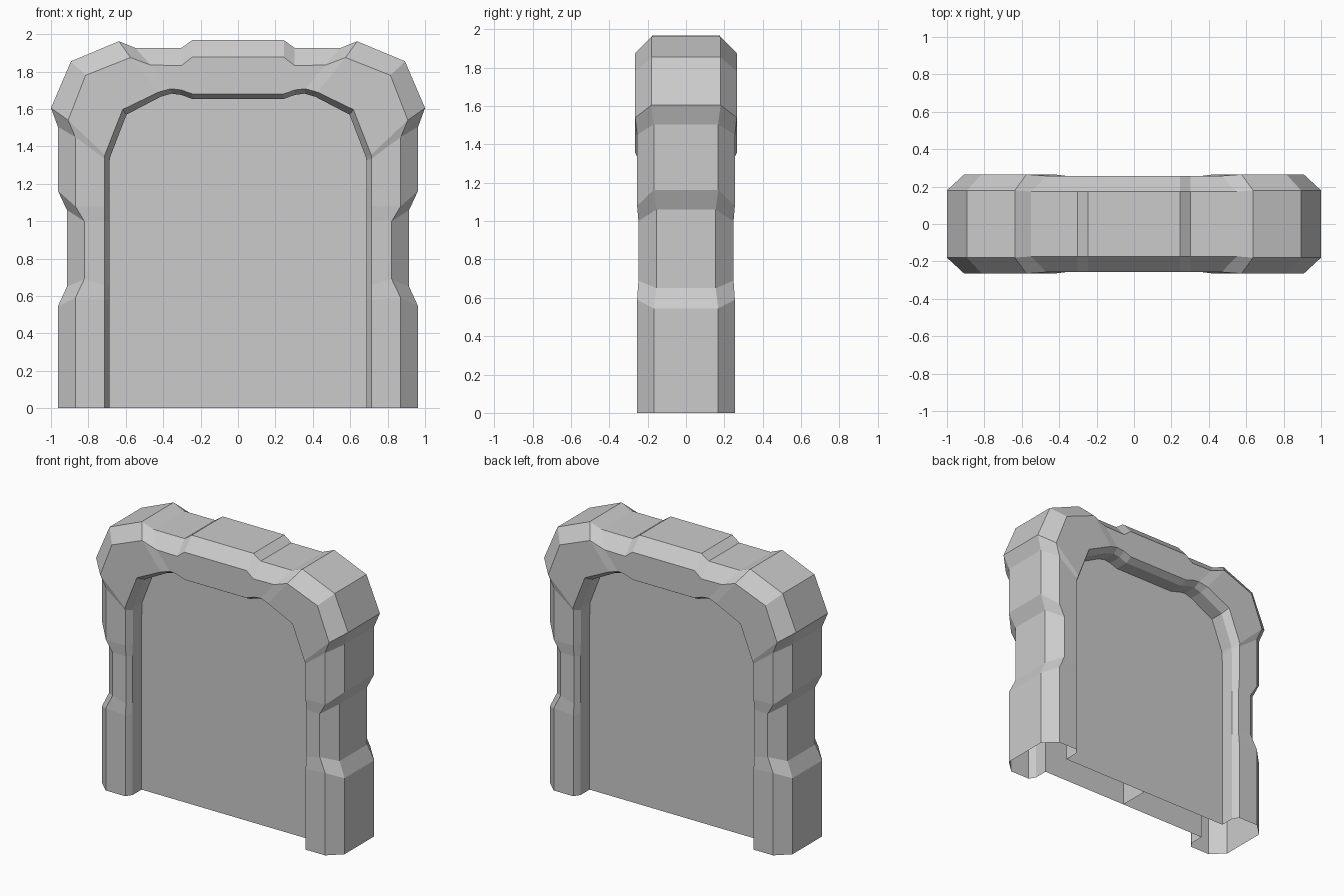
import bpy
import bmesh

old = bpy.data.objects.get("Cube")
if old:
    bpy.data.objects.remove(old, do_unlink=True)

stone = bpy.data.materials.new("grey stone")
stone.use_nodes = True
GREY = (0.6, 0.6, 0.6, 1.0)
stone.diffuse_color = GREY
stone.node_tree.nodes["Principled BSDF"].inputs["Base Color"].default_value = GREY

PANEL_Y = 0.11   # half thickness of the slab
LIP_Y = 0.21     # depth where the inner bevel ends


def finish(name, bm):
    mesh = bpy.data.meshes.new(name)
    bm.to_mesh(mesh)
    bm.free()
    mesh.materials.append(stone)
    obj = bpy.data.objects.new(name, mesh)
    bpy.context.collection.objects.link(obj)
    return obj


# Stations up the +x side to the top centre:
# (outer x, z), (bevel x, z), (inner x, z), (lip x, z), outer y, face y
STATIONS = [
    ((.963, 0), (.870, 0), (.715, 0), (.688, 0), .168, .255),
    ((.963, .545), (.870, .59), (.715, .58), (.688, .58), .168, .255),
    ((.915, .65), (.822, .69), (.715, .66), (.688, .66), .155, .248),
    ((.915, 1.06), (.822, 1.0), (.715, 1.0), (.688, 1.0), .155, .248),
    ((.963, 1.163), (.870, 1.08), (.715, 1.08), (.688, 1.08), .168, .255),
    ((.963, 1.505), (.870, 1.45), (.715, 1.335), (.686, 1.325), .168, .255),
    ((1.0, 1.605), (.908, 1.54), (.712, 1.355), (.684, 1.342), .18, .265),
    ((.893, 1.855), (.815, 1.78), (.617, 1.597), (.596, 1.57), .18, .265),
    ((.637, 1.962), (.575, 1.875), (.425, 1.69), (.412, 1.666), .18, .265),
    ((.55, 1.927), (.468, 1.835), (.36, 1.708), (.355, 1.682), .173, .257),
    ((.302, 1.927), (.302, 1.832), (.305, 1.702), (.303, 1.675), .173, .257),
    ((.245, 1.968), (.245, 1.877), (.243, 1.68), (.243, 1.653), .175, .257),
]


def section(station, side):
    """Cross-section from the front slab edge around the outside to the back."""
    outer, bevel, inner, lip, oy, fy = station
    half = [(lip, PANEL_Y), (lip, LIP_Y), (inner, fy), (bevel, fy), (outer, oy)]
    front = [(side * p[0], -y, p[1]) for p, y in half]
    back = [(x, -y, z) for x, y, z in reversed(front)]
    return front + back


# Arched frame: skin the cross-sections up one side and down the other
bm = bmesh.new()
path = [(s, 1) for s in STATIONS] + [(s, -1) for s in reversed(STATIONS)]
rings = [[bm.verts.new(co) for co in section(s, side)] for s, side in path]
for a, b in zip(rings, rings[1:]):
    for i in range(len(a) - 1):
        bm.faces.new((a[i], a[i + 1], b[i + 1], b[i]))
bmesh.ops.recalc_face_normals(bm, faces=bm.faces)
# The outer crown must face upwards
crown = max(bm.faces, key=lambda f: f.calc_center_median().z)
if crown.normal.z < 0:
    bmesh.ops.reverse_faces(bm, faces=bm.faces)
finish("arched_frame", bm)

# Slab: front and back sheets filling the arch
outline = [(side * s[3][0], s[3][1]) for s, side in path]
bm = bmesh.new()
for y in (-PANEL_Y, PANEL_Y):
    face = bm.faces.new([bm.verts.new((x, y, z)) for x, z in outline])
    face.normal_update()
    if face.normal.y * y < 0:
        face.normal_flip()
finish("slab", bm)

# Rib joining the two sheets inside the slab
bm = bmesh.new()
bm.faces.new([bm.verts.new((0, y, z)) for y, z in
              ((-PANEL_Y, 0), (PANEL_Y, 0), (PANEL_Y, 1.65), (-PANEL_Y, 1.65))])
finish("slab_rib", bm)
